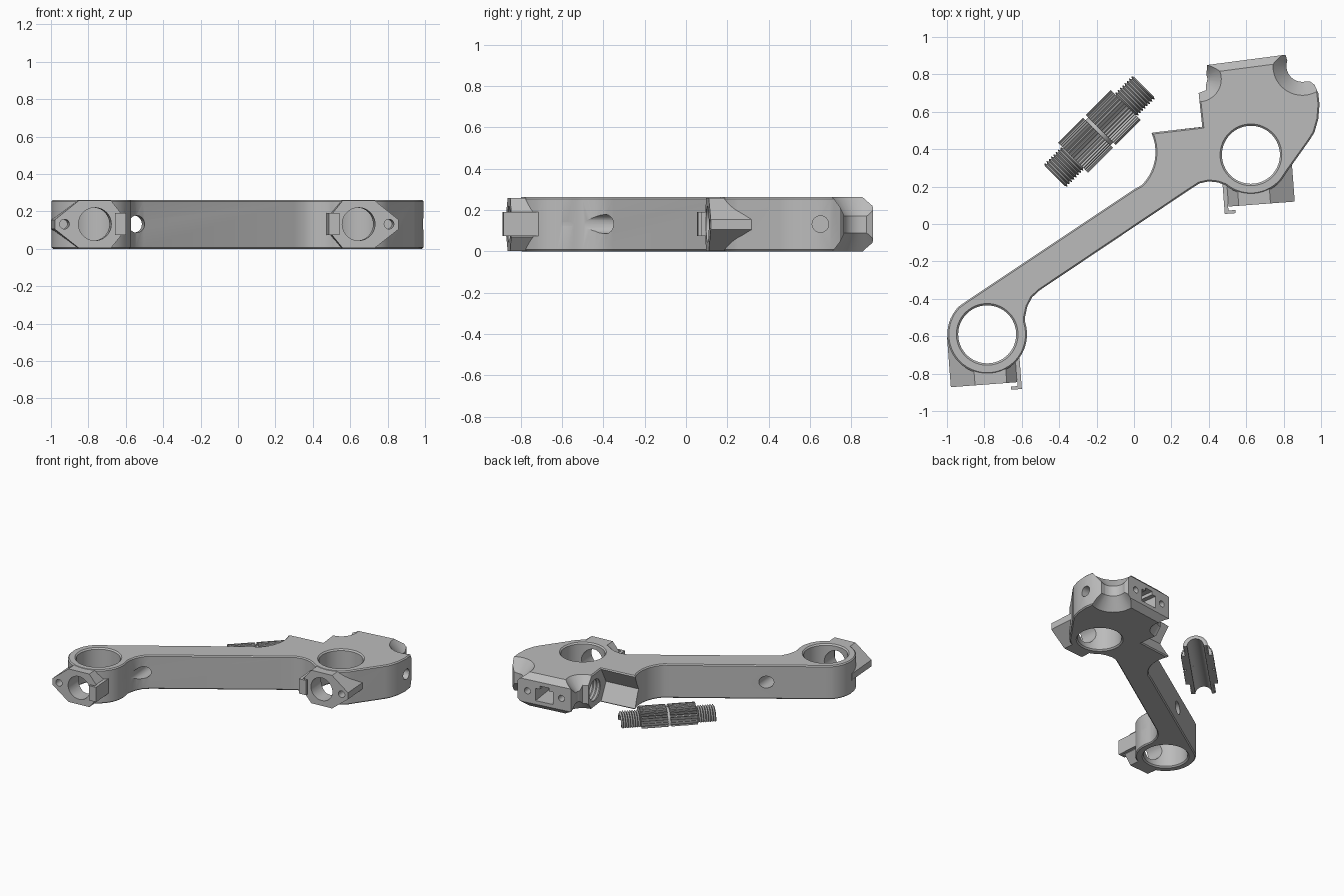
import bpy, bmesh
from math import cos, sin, pi, radians
from mathutils import Matrix

if "Cube" in bpy.data.objects:
    bpy.data.objects.remove(bpy.data.objects["Cube"])

H, MID, TILT = 0.262, 0.132, 4.3
grey = bpy.data.materials.new("machined grey")
grey.use_nodes = True
grey.diffuse_color = (0.5, 0.5, 0.5, 1)
grey.node_tree.nodes["Principled BSDF"].inputs["Base Color"].default_value = (0.5, 0.5, 0.5, 1)


def finish(name, bm, frame):
    bmesh.ops.remove_doubles(bm, verts=bm.verts, dist=1e-5)
    bmesh.ops.recalc_face_normals(bm, faces=bm.faces)
    bm.transform(frame)
    mesh = bpy.data.meshes.new(name)
    bm.to_mesh(mesh)
    bm.free()
    mesh.materials.append(grey)
    ob = bpy.data.objects.new(name, mesh)
    bpy.context.scene.collection.objects.link(ob)
    return ob


def prism(name, pts, z0, z1, frame=Matrix(), rim=0):
    """Extrude a flat outline, optionally chamfering the top and bottom rims."""
    bm = bmesh.new()
    low = [bm.verts.new((x, y, z0)) for x, y in pts]
    top = [bm.verts.new((x, y, z1)) for x, y in pts]
    n = len(pts)
    caps = [bm.faces.new(low), bm.faces.new(top)]
    for i in range(n):
        j = (i + 1) % n
        bm.faces.new((low[i], low[j], top[j], top[i]))
    bmesh.ops.recalc_face_normals(bm, faces=bm.faces)
    if rim:
        edges = [e for f in caps for e in f.edges]
        bmesh.ops.bevel(bm, geom=edges, offset=rim, segments=1, affect='EDGES')
    return finish(name, bm, frame)


def lathe(name, profile, frame, sweep=2 * pi, steps=48):
    """Turn a closed (radius, height) profile around the local z axis."""
    bm = bmesh.new()
    rings = [[bm.verts.new((r * cos(sweep * i / steps), r * sin(sweep * i / steps), z))
              for r, z in profile] for i in range(steps + 1)]
    n = len(profile)
    for a, b in zip(rings, rings[1:]):
        for i in range(n):
            j = (i + 1) % n
            if profile[i][0] or profile[j][0]:
                bm.faces.new((a[i], a[j], b[j], b[i]))
    if sweep < 6:
        bm.faces.new(rings[0])
        bm.faces.new(rings[-1])
    return finish(name, bm, frame)


def at(x, y, z=0):
    return Matrix.Translation((x, y, z))


def plan(c, angle):
    return at(*c) @ Matrix.Rotation(radians(angle), 4, 'Z')


def facing(c, angle):
    """Local z points outward (front at angle 0), local y points up."""
    return plan(c, angle) @ Matrix.Rotation(pi / 2, 4, 'X')


def arc(c, r, a0, a1, n):
    steps = [radians(a0 + (a1 - a0) * i / n) for i in range(n + 1)]
    return [(c[0] + r * cos(a), c[1] + r * sin(a)) for a in steps]


def circle(r, n=40, c=(0, 0)):
    return arc(c, r, 0, 360 - 360 / n, n - 1)


def zigzag(r0, r1, z0, z1, turns):
    step = (z1 - z0) / turns
    pts = []
    for i in range(turns):
        pts += [(r0, z0 + i * step), (r1, z0 + (i + 0.5) * step)]
    return pts + [(r0, z1)]


def combine(target, tools, operation):
    for tool in tools:
        mod = target.modifiers.new("join", 'BOOLEAN')
        mod.operation, mod.solver, mod.object = operation, 'EXACT', tool
        bpy.context.view_layer.objects.active = target
        bpy.ops.object.modifier_apply(modifier=mod.name)
        bpy.data.objects.remove(tool)


# Arm body: two ring ends, slanted bar, notch and connector head
RINGS = [(-0.785, -0.59), (0.625, 0.37)]
outline = [(0.39, 0.85), (0.81, 0.905), (0.83, 0.84), (0.86, 0.78), (0.9, 0.76), (0.94, 0.763),
           (0.965, 0.745), (0.985, 0.70), (0.992, 0.64), (0.985, 0.56), (0.965, 0.49), (0.94, 0.45)]
outline += arc(RINGS[1], 0.212, -28, -130, 16)
outline += [(0.45, 0.222), (0.40, 0.228), (0.35, 0.217), (0.30, 0.185),
            (-0.505, -0.355), (-0.545, -0.392), (-0.57, -0.44), (-0.583, -0.50)]
outline += arc(RINGS[0], 0.213, 18, -224, 36)
outline += [(-0.90, -0.415), (0.0, 0.185)]
outline += arc((-0.135, 0.385), 0.25, -45, 24, 10)
outline += [(0.11, 0.49), (0.365, 0.52), (0.345, 0.70), (0.385, 0.715)]
arm = prism("arm_body", outline, 0, H, rim=0.008)

# Clamp lugs with an eared hexagon face and a small hook, mirrored per ring
lugs, cuts = [], []
for c, s in zip(RINGS, (-1, 1)):
    front = facing(c, TILT)
    hexagon = [(-0.085, 0.003), (0.085, 0.003), (0.215, 0.105), (0.215, 0.155),
               (0.085, H - 0.003), (-0.085, H - 0.003), (-0.14, 0.19), (-0.14, 0.07)]
    lugs.append(prism("lug", [(s * u, z) for u, z in hexagon], 0, 0.267, front))
    hook = [(-0.08, -0.12), (-0.163, -0.12), (-0.163, -0.305), (-0.105, -0.305),
            (-0.105, -0.288), (-0.142, -0.288), (-0.142, -0.25), (-0.08, -0.25)]
    lugs.append(prism("hook", [(s * u, v) for u, v in hook], 0.075, 0.19, plan(c, TILT)))
    # Ring bore with a chamfered mouth, front bore and ear screw hole
    cuts.append(lathe("ring_bore", [(0, -0.01), (0.175, -0.01), (0.155, 0.01), (0.155, H - 0.01),
                                    (0.175, H + 0.01), (0, H + 0.01)], at(*c), steps=64))
    cuts.append(prism("front_bore", circle(0.088), 0.01, 0.4, front @ at(0, MID)))
    cuts.append(prism("ear_hole", circle(0.026, 20), 0.13, 0.4, front @ at(s * 0.163, MID)))
combine(arm, lugs, 'UNION')

# Waisted corner reliefs beside the connector head
for x, y, wide, waist in ((0.345, 0.775, 0.13, 0.047), (0.90, 0.845, 0.165, 0.085)):
    cuts.append(lathe("corner_relief", [(0, -0.01), (wide, -0.01), (waist, 0.09), (waist, 0.17),
                                        (wide, H + 0.01), (0, H + 0.01)], at(x, y)))

# Connector head: chamfered rims, socket and two screw holes
back = facing((0.60, 0.8775), 187.5)
side = back @ Matrix.Rotation(pi / 2, 4, 'Y')
for flip in (False, True):
    wedge = [(-0.05, 0.17), (0.05, 0.27), (-0.05, 0.27)]
    cuts.append(prism("rim_chamfer", [(x, H - y if flip else y) for x, y in wedge], -0.3, 0.3, side))
socket = [(-0.07, 0.07), (0.07, 0.07), (0.07, 0.165), (0.035, 0.165),
          (0.035, 0.19), (-0.035, 0.19), (-0.035, 0.165), (-0.07, 0.165)]
cuts.append(prism("socket", socket, -0.2, 0.1, back))
for s in (-1, 1):
    cuts.append(prism("screw_hole", circle(0.024, 20), -0.15, 0.1, back @ at(s * 0.135, MID)))

# Threaded side port, hexagonal notch seat and small right-hand port
port = facing((0.355, 0.61, MID), -84)
cuts.append(lathe("thread_port", [(0, -0.2)] + zigzag(0.09, 0.08, -0.2, 0.04, 9) + [(0, 0.04)], port))
cuts.append(prism("notch_seat", arc((0, 0), 0.163, 0, 300, 5), 0.0, 0.4, port))
cuts.append(prism("right_port", circle(0.04, 24), -0.2, 0.1, facing((0.985, 0.65, MID), 90)))

# Long cable bore across the bar, grazing the lower ring
cuts.append(prism("cable_bore", circle(0.046, 32), -0.7, 0.5, facing((-0.542, -0.4, MID), TILT)))
combine(arm, cuts, 'DIFFERENCE')

# Separate half coupler: knurled grips and threaded ends, flat side down
AXIS = facing((-0.185, 0.495), 135)
INNER = 0.058
parts = [arm]
for s, label in ((-1, "lower"), (1, "upper")):
    frame = AXIS if s > 0 else facing((-0.185, 0.495), -45)
    teeth = 20
    grip = [((0.114 if i % 4 < 2 else 0.104) * cos(pi * i / (4 * teeth)),
             (0.114 if i % 4 < 2 else 0.104) * sin(pi * i / (4 * teeth))) for i in range(4 * teeth + 1)]
    grip += arc((0, 0), INNER, 180, 0, 24)
    parts.append(prism(label + "_coupler_grip", grip, 0.01, 0.2, frame))
    thread = [(INNER, 0.2)] + zigzag(0.074, 0.088, 0.2, 0.338, 8) + [(INNER, 0.338)]
    parts.append(lathe(label + "_coupler_thread", thread, frame, pi, 28))
parts.append(lathe("coupler_neck", [(INNER, -0.01), (0.095, -0.01), (0.095, 0.01), (INNER, 0.01)],
                   AXIS, pi, 28))

# Smooth shading with crisp edges
bpy.ops.object.select_all(action='DESELECT')
for ob in parts:
    ob.select_set(True)
bpy.context.view_layer.objects.active = arm
bpy.ops.object.shade_smooth_by_angle(angle=radians(30))
